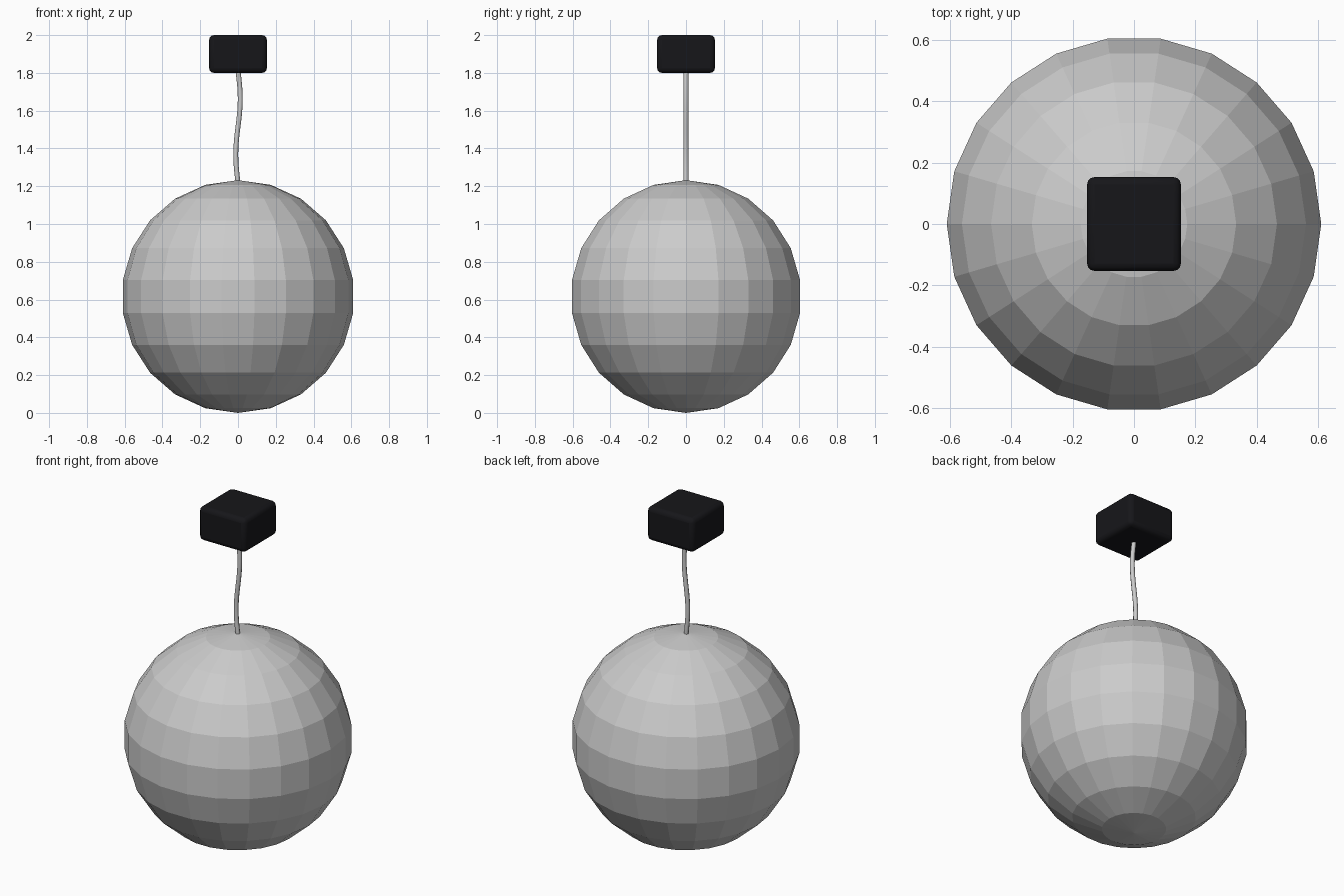
import bpy, bmesh
from math import sin, cos, pi

if "Cube" in bpy.data.objects:
    bpy.data.objects.remove(bpy.data.objects["Cube"])

R = 0.616          # ball radius
RINGS, SEGS = 11, 22


def add_object(name, bm):
    mesh = bpy.data.meshes.new(name)
    bm.to_mesh(mesh)
    bm.free()
    obj = bpy.data.objects.new(name, mesh)
    bpy.context.collection.objects.link(obj)
    return obj


# Faceted ball: half-circle profile spun around z, flat shaded
bm = bmesh.new()
profile = [bm.verts.new((R * sin(pi * i / RINGS), 0, R - R * cos(pi * i / RINGS)))
           for i in range(RINGS + 1)]
edges = [bm.edges.new(pair) for pair in zip(profile, profile[1:])]
bmesh.ops.spin(bm, geom=profile + edges, cent=(0, 0, 0), axis=(0, 0, 1),
               angle=2 * pi, steps=SEGS, use_duplicate=False)
bmesh.ops.remove_doubles(bm, verts=bm.verts[:], dist=0.0005)
bmesh.ops.recalc_face_normals(bm, faces=bm.faces[:])
add_object("mirror_ball", bm)

# Hanging cord: gentle S-curve in x with a round section
curve = bpy.data.curves.new("hanging_cord", 'CURVE')
curve.dimensions = '3D'
curve.bevel_depth = 0.013
curve.bevel_resolution = 2
curve.use_fill_caps = True
spline = curve.splines.new('POLY')
steps = 16
spline.points.add(steps)
for i, p in enumerate(spline.points):
    t = i / steps
    p.co = (-0.012 * sin(2 * pi * t), 0, 1.22 + 0.59 * t, 1)
bpy.context.collection.objects.link(bpy.data.objects.new("hanging_cord", curve))

# Motor box: rounded black block at the top
bpy.ops.mesh.primitive_cube_add(size=1, location=(0, 0, 1.9))
box = bpy.context.object
box.name = "motor_box"
box.scale = (0.306, 0.306, 0.2)
bpy.ops.object.transform_apply(location=False, rotation=False, scale=True)
bevel = box.modifiers.new("rounding", 'BEVEL')
bevel.width = 0.025
bevel.segments = 3
black = bpy.data.materials.new("black_plastic")
black.diffuse_color = (0.008, 0.008, 0.01, 1)
black.use_nodes = True
black.node_tree.nodes["Principled BSDF"].inputs["Base Color"].default_value = black.diffuse_color
box.data.materials.append(black)
bpy.ops.object.shade_smooth_by_angle(angle=pi / 5)
